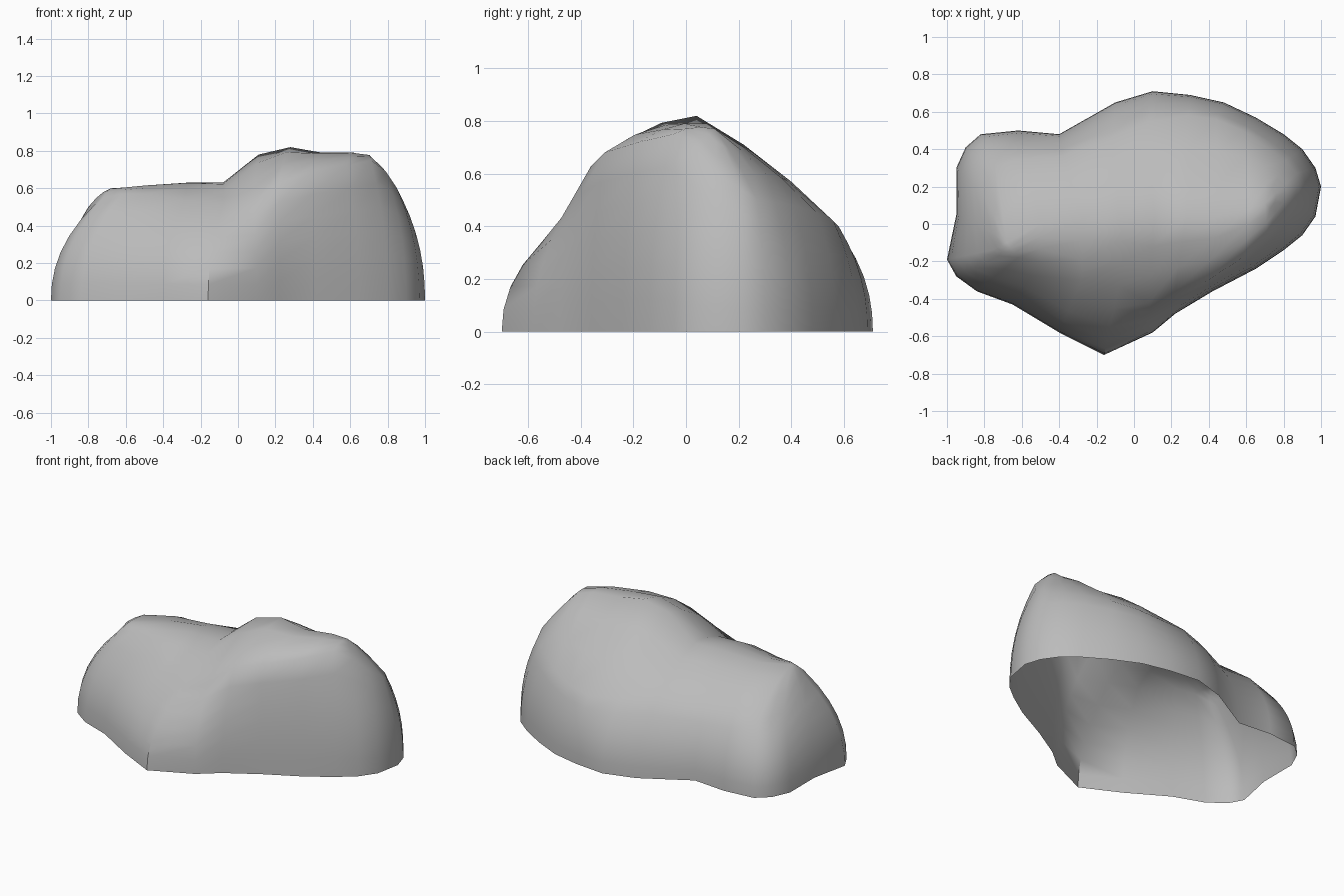
import bpy, bmesh, math
from mathutils import Vector

cube = bpy.data.objects.get("Cube")
if cube:
    bpy.data.objects.remove(cube)

# Plain stone colour
stone = bpy.data.materials.new("stone_grey")
stone.use_nodes = True
colour = (0.5, 0.5, 0.5, 1)
stone.diffuse_color = colour
shader = stone.node_tree.nodes["Principled BSDF"]
shader.inputs["Base Color"].default_value = colour
shader.inputs["Roughness"].default_value = 0.9

# Ground outline, counterclockwise from the left tip (hundredths of a unit)
outline = [(-100, -19), (-95, -28), (-84, -36), (-65, -43), (-40, -58), (-16, -70), (10, -58),
           (22, -48), (42, -36), (65, -24), (80, -14), (90, -6), (97, 4), (100, 20),
           (97, 30), (90, 40), (80, 48), (65, 57), (48, 65), (30, 69), (10, 71),
           (-10, 65), (-40, 48), (-62, 50), (-82, 48), (-90, 41), (-95, 30), (-95, 5)]

# Shoulder where each steep side rolls over onto the slopes above
shoulder = [(-76, -14, 52), (-72, -17, 55), (-62, -18, 57), (-50, -20, 57), (-28, -30, 54),
            (-8, -33, 51), (8, -42, 52), (22, -36, 63), (38, -31, 68), (58, -18, 72),
            (71, -5, 75), (79, 4, 69), (85, 12, 60), (88, 21, 54), (87, 27, 50),
            (81, 34, 49), (71, 41, 48), (58, 50, 45), (44, 56, 42), (29, 58, 40),
            (8, 55, 42), (-12, 46, 44), (-38, 36, 41), (-59, 35, 43), (-74, 31, 42),
            (-78, 25, 42), (-81, 16, 44), (-80, -2, 50)]

# Crest running over the low lobe and the high lobe
crest = [(-68, -10, 60), (-50, 0, 61), (-27, 2, 63), (-8, 3, 63), (11, 3, 78),
         (28, 4, 82), (45, 4, 79), (62, 8, 79), (70, 11, 77)]


def hundredths(points):
    return [Vector((*p, 0)[:3]) / 100 for p in points]


def column(base, edge, top):
    """Points of one rib, from the ground over the shoulder to the crest."""
    rib = []
    steps = 6
    for k in range(steps + 1):
        u = k / steps
        p = base.lerp(edge, u ** 2.2)
        p.z = edge.z * u
        rib.append(p)
    # Slopes above the shoulder swell in proportion to their length
    high_back = edge.y > 0 and edge.x > -0.3
    swell = (0.055 if high_back else 0.09) * (top - edge).xy.length
    for u in (1 / 3, 2 / 3):
        p = edge.lerp(top, u)
        p.z += swell
        rib.append(p)
    return rib + [top]


base_points, edge_points, crest_points = map(hundredths, (outline, shoulder, crest))
bm = bmesh.new()
ribs = []
for base, edge in zip(base_points, edge_points):
    top = min(crest_points, key=lambda c: abs(c.x - edge.x))
    ribs.append([bm.verts.new(p) for p in column(base, edge, top)])

# Skin between neighbouring ribs; the underside stays open
for rib, following in zip(ribs, ribs[1:] + ribs[:1]):
    for k in range(len(rib) - 1):
        bm.faces.new((rib[k], following[k], following[k + 1], rib[k + 1]))
bmesh.ops.remove_doubles(bm, verts=bm.verts, dist=0.0005)

mesh = bpy.data.meshes.new("boulder_shell")
bm.to_mesh(mesh)
bm.free()
mesh.materials.append(stone)
boulder = bpy.data.objects.new("boulder_shell", mesh)
bpy.context.collection.objects.link(boulder)
bpy.context.view_layer.objects.active = boulder
boulder.select_set(True)
bpy.ops.object.shade_smooth_by_angle(angle=math.radians(45))
